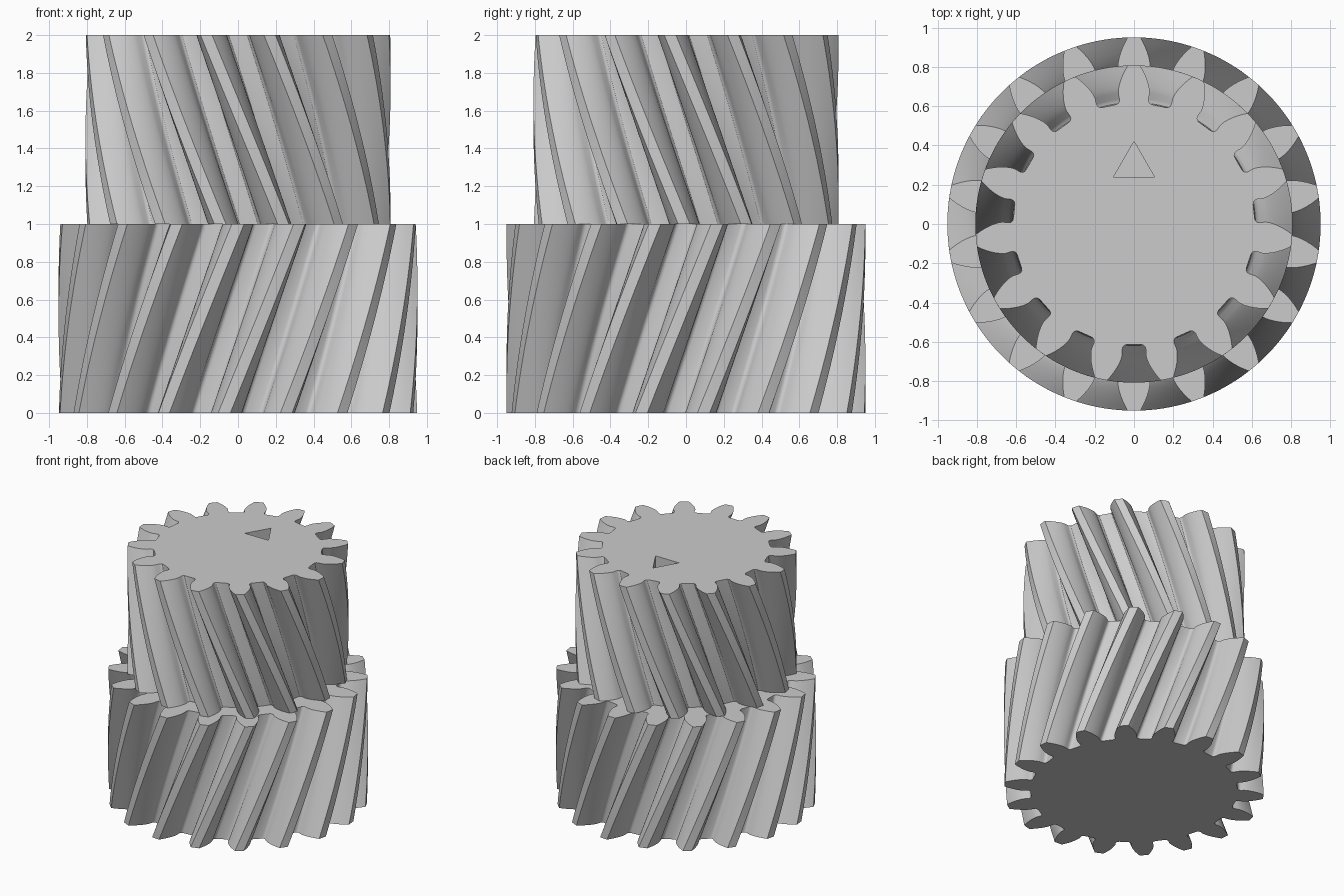
import bpy
import bmesh
from math import acos, tan, sin, cos, pi, radians, sqrt

if "Cube" in bpy.data.objects:
    bpy.data.objects.remove(bpy.data.objects["Cube"], do_unlink=True)

MODULE = 0.095
PRESSURE = radians(20)
HELIX = radians(20)

# Single plain grey
grey = bpy.data.materials.new("plain grey")
grey.use_nodes = True
grey.diffuse_color = (0.6, 0.6, 0.6, 1)
grey.node_tree.nodes["Principled BSDF"].inputs["Base Color"].default_value = (0.6, 0.6, 0.6, 1)


def involute(a):
    return tan(a) - a


def half_tooth(teeth):
    """(radius, half angle) pairs from gap centre up one flank to the tip."""
    pitch = MODULE * teeth / 2
    base, root, tip = pitch * cos(PRESSURE), pitch - 1.03 * MODULE, pitch + MODULE
    at_base = pi / (2 * teeth) + involute(PRESSURE)
    gap = (pi / teeth - at_base) * base
    # rounded root corner
    fillet = 0.025
    points = [(root, pi / teeth - (gap - fillet) / root)]
    for k in (1, 2, 3):
        a = k * pi / 6
        r = root + fillet * (1 - cos(a))
        points.append((r, pi / teeth - (gap - fillet * (1 - sin(a))) / r))
    # involute flank
    for k in range(7):
        r = base + (tip - base) * k / 6
        points.append((r, at_base - involute(acos(min(1, base / r)))))
    return points


def herringbone_half(name, teeth, z0, z1, twist0, twist1, layers=20):
    flank = half_tooth(teeth)
    tip_r, tip_a = flank[-1]
    shape = [(r, -a) for r, a in flank] + [(tip_r, 0)] + [(r, a) for r, a in reversed(flank)]
    bm = bmesh.new()
    rings = []
    for i in range(layers + 1):
        t = i / layers
        turn = pi / 2 + twist0 + (twist1 - twist0) * t
        rings.append([
            bm.verts.new((r * cos(a + turn + n * 2 * pi / teeth),
                          r * sin(a + turn + n * 2 * pi / teeth),
                          z0 + (z1 - z0) * t))
            for n in range(teeth) for r, a in shape])
    count = len(rings[0])
    for low, high in zip(rings, rings[1:]):
        for j in range(count):
            k = (j + 1) % count
            bm.faces.new((low[j], low[k], high[k], high[j]))
    bm.faces.new(list(reversed(rings[0])))
    bm.faces.new(rings[-1])
    mesh = bpy.data.meshes.new(name)
    bm.to_mesh(mesh)
    bm.free()
    mesh.materials.append(grey)
    obj = bpy.data.objects.new(name, mesh)
    bpy.context.collection.objects.link(obj)
    return obj


def twist(teeth):
    return tan(HELIX) / (MODULE * teeth / 2)


# Two stacked gears with opposite helix
lower = herringbone_half("lower_gear", 18, 0, 1, -twist(18), 0)
upper = herringbone_half("upper_gear", 15, 1, 2, twist(15), 0)

# Triangular alignment mark sunk into the top
bpy.ops.mesh.primitive_cone_add(vertices=3, radius1=0.121, radius2=0.121, depth=0.2,
                                location=(0, 0.299, 2))
cutter = bpy.context.object
cutter.name = "mark_cutter"
apex = max(cutter.data.vertices, key=lambda v: v.co.y).co.y
if apex < 0.12:
    cutter.rotation_euler.z = pi
cutter.hide_render = True
cutter.data.materials.append(grey)
cut = upper.modifiers.new("alignment mark", "BOOLEAN")
cut.operation, cut.solver, cut.object = "DIFFERENCE", "EXACT", cutter
bpy.context.view_layer.update()
bpy.ops.object.select_all(action="DESELECT")
bpy.context.view_layer.objects.active = upper
upper.select_set(True)
bpy.ops.object.modifier_apply(modifier=cut.name)
bpy.data.objects.remove(cutter, do_unlink=True)

# Smooth flanks, sharp tips and end faces
for gear in (lower, upper):
    bpy.ops.object.select_all(action="DESELECT")
    bpy.context.view_layer.objects.active = gear
    gear.select_set(True)
    bpy.ops.object.shade_smooth_by_angle(angle=radians(32))
